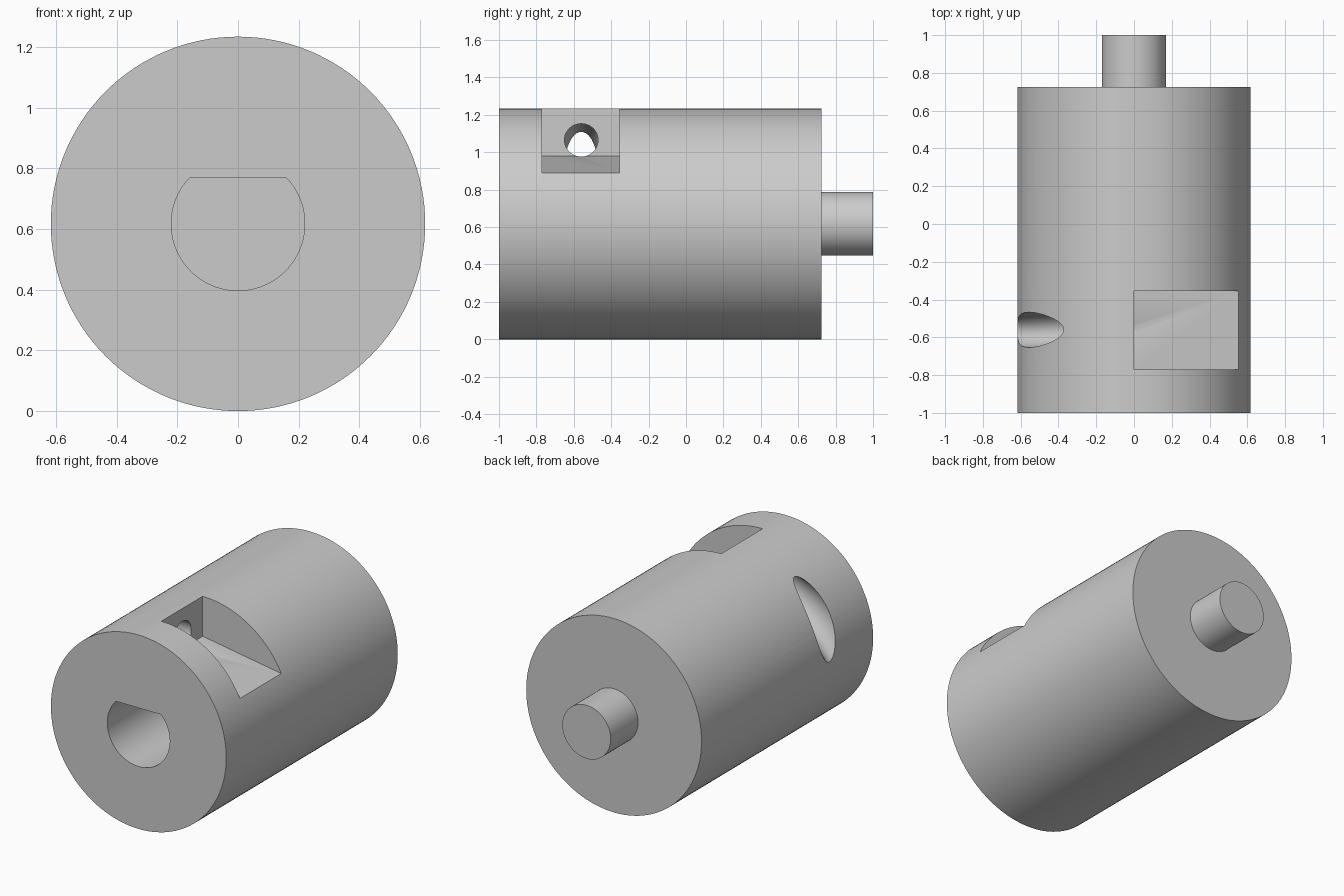
import bpy, math

if "Cube" in bpy.data.objects:
    bpy.data.objects.remove(bpy.data.objects["Cube"])

R, CZ = 0.617, 0.617          # body radius and axis height

grey = bpy.data.materials.new("plain_grey")
grey.diffuse_color = (0.6, 0.6, 0.6, 1)
grey.use_nodes = True
grey.node_tree.nodes["Principled BSDF"].inputs["Base Color"].default_value = grey.diffuse_color


def mesh_object(name, rings):
    """Closed skin over a row of equal-length point rings."""
    n = len(rings[0])
    verts = [p for ring in rings for p in ring]
    faces = [tuple(range(n))[::-1], tuple(range(len(verts) - n, len(verts)))]
    for k in range(len(rings) - 1):
        for i in range(n):
            j = (i + 1) % n
            faces.append((k * n + i, k * n + j, (k + 1) * n + j, (k + 1) * n + i))
    me = bpy.data.meshes.new(name)
    me.from_pydata(verts, [], faces)
    me.materials.append(grey)
    ob = bpy.data.objects.new(name, me)
    bpy.context.collection.objects.link(ob)
    bpy.context.view_layer.objects.active = ob
    bpy.ops.object.select_all(action='DESELECT')
    ob.select_set(True)
    bpy.ops.object.mode_set(mode='EDIT')
    bpy.ops.mesh.select_all(action='SELECT')
    bpy.ops.mesh.normals_make_consistent(inside=False)
    bpy.ops.object.mode_set(mode='OBJECT')
    return ob


def prism(name, outline, y0, y1):
    return mesh_object(name, [[(x, y, z) for x, z in outline] for y in (y0, y1)])


def arc(r, a0, a1, n, closed=False):
    steps = n if closed else n - 1
    return [(r * math.cos(a0 + (a1 - a0) * i / steps),
             CZ + r * math.sin(a0 + (a1 - a0) * i / steps)) for i in range(n)]


def combine(target, tool, operation):
    mod = target.modifiers.new(operation, 'BOOLEAN')
    mod.operation, mod.solver, mod.object = operation, 'EXACT', tool
    bpy.context.view_layer.objects.active = target
    bpy.ops.object.modifier_apply(modifier=mod.name)
    bpy.data.objects.remove(tool)


# Main barrel with the round stub on its back end
body = prism("coupling_body", arc(R, 0, math.tau, 128, True), -1, 0.725)
combine(body, prism("stub", arc(0.17, 0, math.tau, 64, True), 0.6, 1), 'UNION')

# D-shaped shaft bore in the front end
flat = math.asin((0.77 - CZ) / 0.22)
combine(body, prism("shaft_bore", arc(0.22, math.pi - flat, math.tau + flat, 64),
                    -1.2, -0.15), 'DIFFERENCE')

# Side pocket with a vertical wall and a sloping floor
combine(body, prism("pocket", [(0, 0.98), (0.8, 0.85), (0.8, 1.4), (0, 1.4)],
                    -0.77, -0.355), 'DIFFERENCE')

# Curved hole from the pocket wall, widening as it sweeps down to the side
sweep_r, sweep_z = 0.948, CZ - 0.5
rings = []
for k in range(-1, 33):
    t = k / 32
    a = math.radians(70) * t
    grow = max(t, 0)
    rad, wide = 0.088 + 0.08 * grow, 0.09 + 0.006 * grow
    ring = []
    for i in range(48):
        b = math.tau * i / 48
        d = sweep_r + rad * math.cos(b)
        ring.append((-d * math.sin(a), -0.56 + wide * math.sin(b),
                     sweep_z + d * math.cos(a)))
    rings.append(ring)
combine(body, mesh_object("curved_hole", rings), 'DIFFERENCE')

# Smooth round walls, crisp rims
bpy.ops.object.select_all(action='DESELECT')
body.select_set(True)
bpy.context.view_layer.objects.active = body
bpy.ops.object.shade_smooth_by_angle(angle=math.radians(25))
